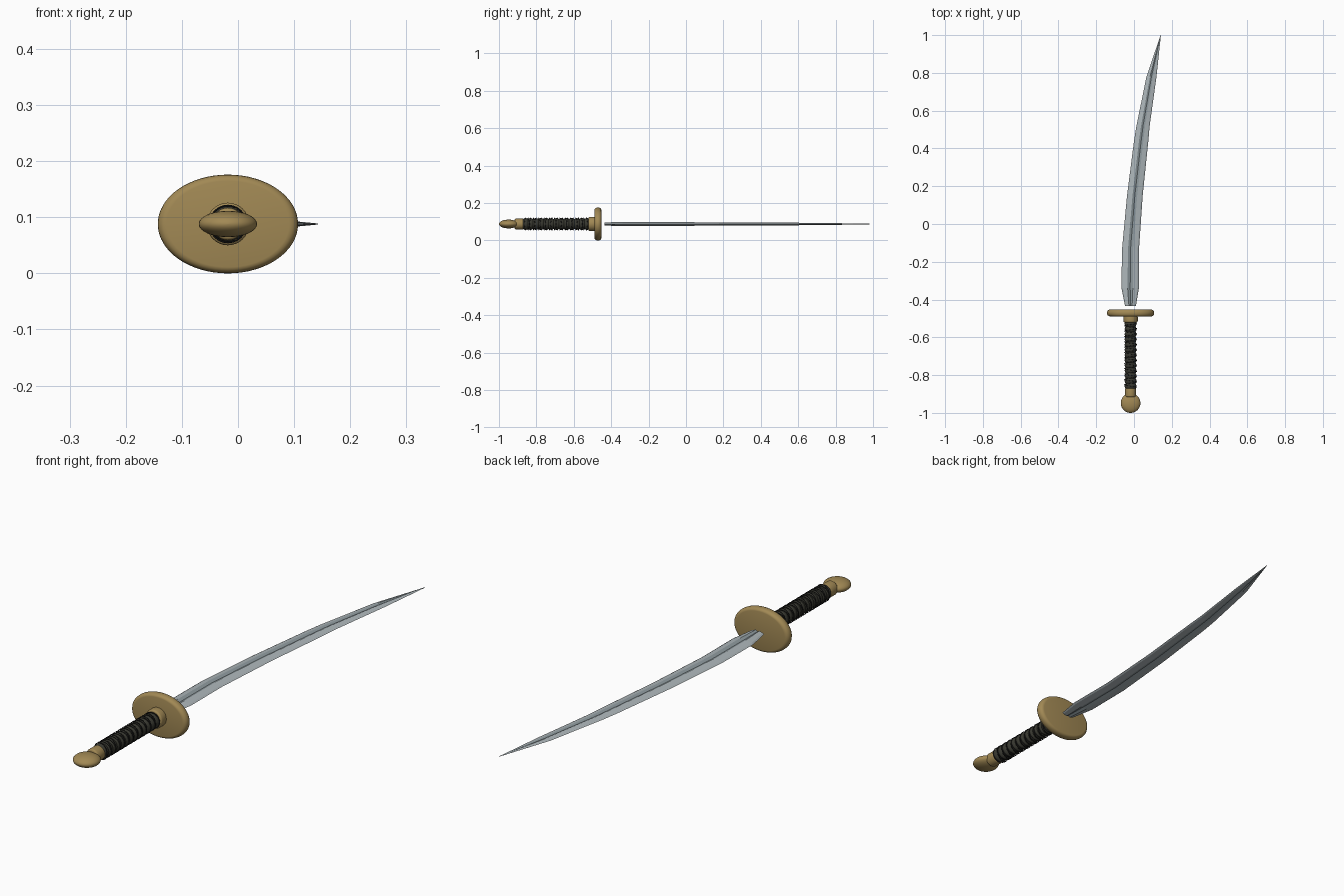
import bpy, bmesh, math

if "Cube" in bpy.data.objects:
    bpy.data.objects.remove(bpy.data.objects["Cube"])

CX, CZ = -0.018, 0.088


def material(name, rgb):
    m = bpy.data.materials.new(name)
    m.diffuse_color = (*rgb, 1)
    m.use_nodes = True
    m.node_tree.nodes["Principled BSDF"].inputs["Base Color"].default_value = m.diffuse_color
    return m


brass = material("brass", (0.36, 0.25, 0.09))
steel = material("steel", (0.42, 0.47, 0.49))
fuller_steel = material("dark_steel", (0.27, 0.32, 0.34))
leather = material("leather", (0.04, 0.04, 0.03))
wire = material("wire", (0.012, 0.012, 0.012))


def make_object(name, bm, mats, smooth=True):
    bmesh.ops.recalc_face_normals(bm, faces=bm.faces)
    me = bpy.data.meshes.new(name)
    bm.to_mesh(me)
    bm.free()
    ob = bpy.data.objects.new(name, me)
    bpy.context.collection.objects.link(ob)
    for m in mats:
        me.materials.append(m)
    if smooth:
        bpy.context.view_layer.objects.active = ob
        ob.select_set(True)
        bpy.ops.object.shade_smooth_by_angle(angle=math.radians(40))
        ob.select_set(False)
    return ob


def loft(bm, rings):
    """Bridge closed rings of points and cap both ends."""
    loops = [[bm.verts.new(p) for p in r] for r in rings]
    n = len(loops[0])
    for a, b in zip(loops, loops[1:]):
        for i in range(n):
            j = (i + 1) % n
            bm.faces.new((a[i], a[j], b[j], b[i])).material_index = int(i in (2, 3, 6, 7))
    bm.faces.new(loops[0])
    bm.faces.new(loops[-1])


def turned(name, profile, mat, sx=1, sz=1, sides=32):
    """Lathe (y, radius) pairs around the sword's long axis."""
    bm = bmesh.new()
    loft(bm, [[(CX + sx * r * math.cos(2 * math.pi * i / sides), y,
                CZ + sz * r * math.sin(2 * math.pi * i / sides)) for i in range(sides)]
              for y, r in profile])
    for f in bm.faces:
        f.material_index = 0
    return make_object(name, bm, [mat])


def rounded(y0, y1, r, b):
    """Profile of a disc with rounded rims."""
    arc = [(b - b * math.cos(t), r - b + b * math.sin(t))
           for t in [k * math.pi / 8 for k in range(5)]]
    return [(y0 + d, q) for d, q in arc] + [(y1 - d, q) for d, q in reversed(arc)]


# Guard, collars and pommel
turned("guard", rounded(-0.489, -0.453, 0.125, 0.016), brass, sz=0.704, sides=64)
turned("front_collar", rounded(-0.521, -0.485, 0.038, 0.007), brass)
turned("rear_collar", rounded(-0.916, -0.868, 0.029, 0.007), brass)
turned("pommel", [(-0.948 - 0.052 * math.cos(t), 0.052 * math.sin(t))
                  for t in [0.02 + k * (math.pi - 0.04) / 20 for k in range(21)]],
       brass, sz=0.45)

# Grip with its raised leather bands
N_BANDS, Y0, Y1 = 13, -0.872, -0.515
grip = []
for k in range(N_BANDS * 6 + 1):
    grip.append((Y0 + (Y1 - Y0) * k / (N_BANDS * 6),
                 0.0265 + 0.005 * abs(math.sin(math.pi * k / 6))))
turned("grip", grip, leather)


# Thin wires wound around the grip in both directions
def helix(name, direction, turns=12):
    cu = bpy.data.curves.new(name, 'CURVE')
    cu.dimensions = '3D'
    cu.bevel_depth = 0.0014
    cu.bevel_resolution = 1
    sp = cu.splines.new('POLY')
    n = turns * 24
    sp.points.add(n)
    for i, p in enumerate(sp.points):
        a = direction * 2 * math.pi * i / 24
        p.co = (CX + 0.033 * math.cos(a), -0.865 + 0.34 * i / n,
                CZ + 0.033 * math.sin(a), 1)
    cu.materials.append(wire)
    bpy.context.collection.objects.link(bpy.data.objects.new(name, cu))


helix("wire_left", 1)
helix("wire_right", -1)

# Curved blade: (y, left x, right x, half thickness)
stations = [(-0.435, -0.047, 0.010, 0.009), (-0.34, -0.066, 0.026, 0.010),
            (-0.14, -0.064, 0.026, 0.010), (0.15, -0.037, 0.046, 0.009),
            (0.44, 0.000, 0.076, 0.008), (0.52, 0.013, 0.083, 0.0075),
            (0.78, 0.066, 0.119, 0.005), (1.0, 0.1405, 0.1425, 0.001)]
# Half section across the width: edge, bevel, ridge, fuller floor, ridge
section = [(0, 0), (0.08, 0.45), (0.35, 1), (0.5, 0.45), (0.65, 1), (0.92, 0.45), (1, 0)]
outline = section + [(u, -v) for u, v in section[-2:0:-1]]
bm = bmesh.new()
loft(bm, [[(a + (b - a) * u, y, CZ + h * v) for u, v in outline]
          for y, a, b, h in stations])
for f in bm.faces:
    if len(f.verts) == 4:
        u = [(v.co.x, v.co.z) for v in f.verts]
for i, f in enumerate(bm.faces):
    f.material_index = int(len(f.verts) == 4 and i % 12 in (2, 3, 8, 9))
make_object("blade", bm, [steel, fuller_steel], smooth=False)
